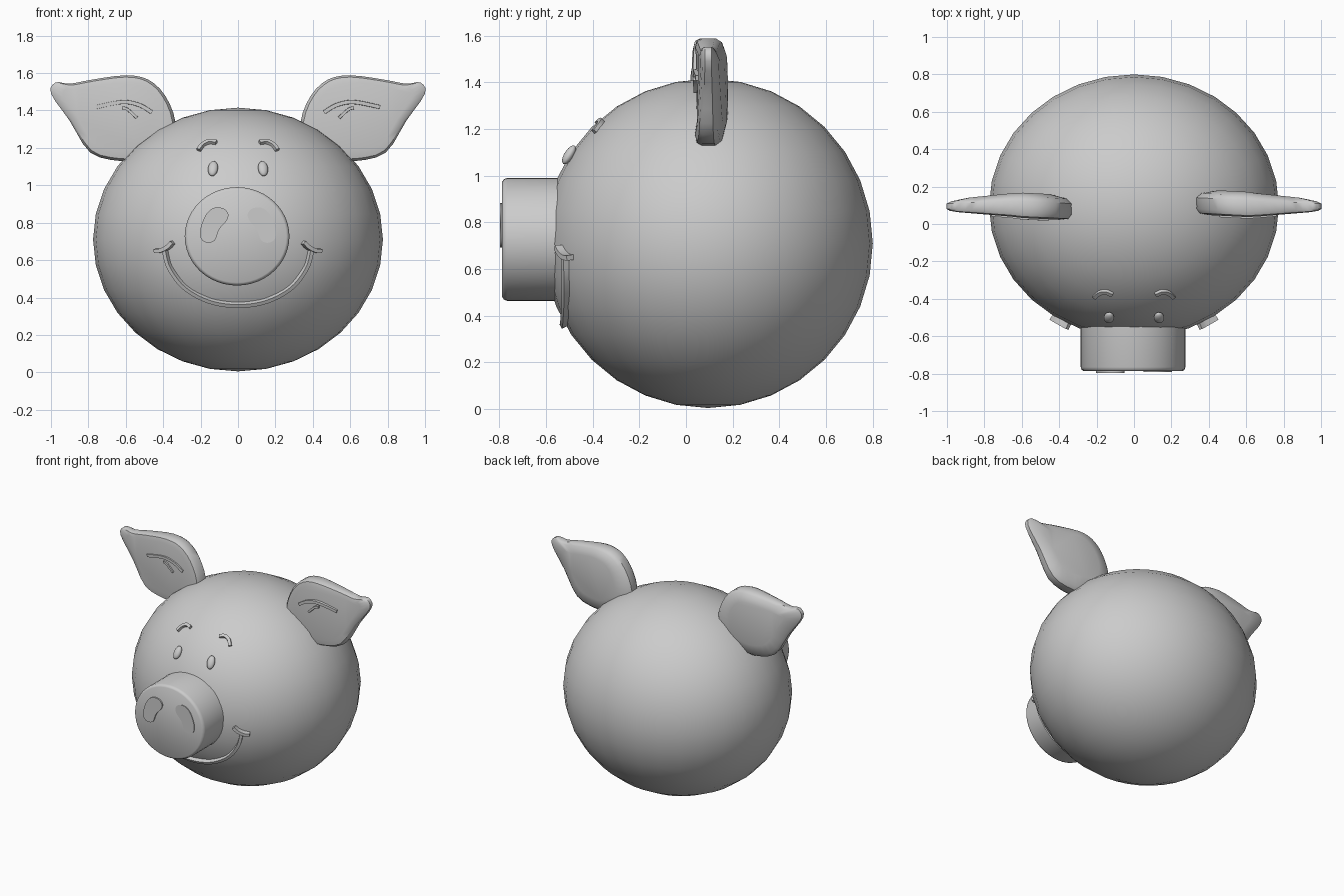
import bpy, bmesh, math
from mathutils import Vector, Matrix

if "Cube" in bpy.data.objects:
    bpy.data.objects.remove(bpy.data.objects["Cube"], do_unlink=True)

grey = bpy.data.materials.new("plain grey")
grey.use_nodes = True
COLOUR = (0.6, 0.6, 0.6, 1)
grey.diffuse_color = COLOUR
grey.node_tree.nodes["Principled BSDF"].inputs["Base Color"].default_value = COLOUR

CENTRE = Vector((0, 0.095, 0.71))
RADII = Vector((0.775, 0.705, 0.705))


def finish(name, bm, angle=40):
    bmesh.ops.recalc_face_normals(bm, faces=bm.faces)
    mesh = bpy.data.meshes.new(name)
    bm.to_mesh(mesh)
    bm.free()
    mesh.materials.append(grey)
    obj = bpy.data.objects.new(name, mesh)
    bpy.context.collection.objects.link(obj)
    bpy.ops.object.select_all(action='DESELECT')
    obj.select_set(True)
    bpy.context.view_layer.objects.active = obj
    bpy.ops.object.shade_smooth_by_angle(angle=math.radians(angle))
    return obj


def spline(points, steps=5, closed=False):
    """Smooth curve through 2D points."""
    pts = [Vector(p) for p in points]
    n = len(pts)
    get = (lambda i: pts[i % n]) if closed else (lambda i: pts[max(0, min(n - 1, i))])
    out = []
    for i in range(n if closed else n - 1):
        a, b, c, d = (get(i + k) for k in (-1, 0, 1, 2))
        for s in range(steps):
            t = s / steps
            out.append(0.5 * (2 * b + (c - a) * t + (2 * a - 5 * b + 4 * c - d) * t ** 2
                              + (3 * b - a - 3 * c + d) * t ** 3))
    return out if closed else out + [pts[-1]]


def skin(bm, rings):
    """Bridge rings of points and cap both ends."""
    rows = [[bm.verts.new(p) for p in ring] for ring in rings]
    n = len(rows[0])
    for r, s in zip(rows, rows[1:]):
        for i in range(n):
            bm.faces.new((r[i], r[(i + 1) % n], s[(i + 1) % n], s[i]))
    bm.faces.new(rows[0])
    bm.faces.new(rows[-1])


def on_head(x, z):
    """Front surface point of the head and its normal."""
    u, w = x / RADII.x, (z - CENTRE.z) / RADII.z
    v = -math.sqrt(1 - u * u - w * w)
    normal = Vector((u / RADII.x, v / RADII.y, w / RADII.z)).normalized()
    return Vector((x, CENTRE.y + v * RADII.y, z)), normal


def ribbon(name, points, width, surface, proud, depth=0.03):
    """Raised square band laid over a surface."""
    path = [surface(*p) for p in spline(points)]
    rings = []
    for i, (p, n) in enumerate(path):
        tangent = path[min(i + 1, len(path) - 1)][0] - path[max(i - 1, 0)][0]
        side = tangent.cross(n).normalized() * width / 2
        top, low = p + n * proud, p - n * depth
        rings.append([low - side, top - side * 0.8, top + side * 0.8, low + side])
    bm = bmesh.new()
    skin(bm, rings)
    return finish(name, bm)


def plate(name, outline, layers, lean=lambda x: 0):
    """Stack scaled copies of an xz outline along y: layers are (scale, y)."""
    mid = sum(outline, Vector((0, 0))) / len(outline)
    rings = []
    for scale, y in layers:
        ring = [mid + (p - mid) * scale for p in outline]
        rings.append([Vector((p.x, y * thickness(p.x) + lean(p.x), p.y)) for p in ring])
    bm = bmesh.new()
    skin(bm, rings)
    return finish(name, bm)


def thickness(x):
    """Plates thin out towards the ear tips."""
    return 1 - 0.55 * max(0, min(1, (abs(x) - 0.6) / 0.4))


# Head
bm = bmesh.new()
bmesh.ops.create_uvsphere(bm, u_segments=32, v_segments=16, radius=1)
bmesh.ops.transform(bm, verts=bm.verts,
                    matrix=Matrix.Translation(CENTRE) @ Matrix.Diagonal(RADII).to_4x4())
finish("head", bm)

# Snout with a rounded front rim
circle = [Vector((-0.005 + 0.28 * math.cos(a * math.tau / 48),
                  0.727 + 0.263 * math.sin(a * math.tau / 48))) for a in range(48)]
plate("snout", circle, [(1, -0.4), (1, -0.765), (0.98, -0.78), (0.94, -0.787)])

# Nostrils
nostril = [(-0.052, 0.845), (-0.075, 0.875), (-0.125, 0.88), (-0.17, 0.845), (-0.2, 0.77),
           (-0.198, 0.715), (-0.165, 0.693), (-0.125, 0.705), (-0.1, 0.765), (-0.062, 0.81)]
for name, s, front in (("right", 1, -0.797), ("left", -1, -0.792)):
    shape = spline([(x * s, z) for x, z in nostril], 4, True)
    plate(name + "_nostril", shape, [(1, -0.78), (1, front)])

# Ears, brows, eyes and mouth corners, mirrored
ear = [(1, 1.49), (0.975, 1.55), (0.9, 1.543), (0.78, 1.565), (0.6, 1.588), (0.48, 1.565),
       (0.39, 1.48), (0.335, 1.34), (0.36, 1.2), (0.5, 1.14), (0.63, 1.13), (0.79, 1.175),
       (0.9, 1.345)]
for name, s in (("left", 1), ("right", -1)):
    def lean(x, s=s):
        return 0.095 + s * 0.05 * max(0, 0.65 - abs(x))

    def ear_front(x, z):
        return Vector((x, lean(x) - 0.062 * thickness(x), z)), Vector((0, -1, 0))

    outline = spline([(x * s, z) for x, z in ear], 3, True)
    plate(name + "_ear", outline,
          [(0.8, -0.06), (0.95, -0.052), (1, -0.03), (1, 0.03), (0.92, 0.055), (0.65, 0.075)], lean)
    ribbon(name + "_ear_fold", [(s * 0.46, 1.39), (s * 0.53, 1.43), (s * 0.62, 1.445),
                                (s * 0.76, 1.418)], 0.025, ear_front, 0.006)
    ribbon(name + "_ear_crease", [(s * 0.62, 1.415), (s * 0.59, 1.405), (s * 0.54, 1.36)],
           0.018, ear_front, 0.006)

    ribbon(name + "_brow", [(s * 0.115, 1.225), (s * 0.15, 1.23), (s * 0.185, 1.215),
                            (s * 0.21, 1.185)], 0.026, on_head, 0.015)
    ribbon(name + "_mouth_corner", [(s * 0.435, 0.65), (s * 0.405, 0.653), (s * 0.37, 0.67),
                                    (s * 0.345, 0.695)], 0.026, on_head, 0.03)

    spot, normal = on_head(s * 0.132, 1.083)
    turn = (-normal).to_track_quat('Y', 'Z').to_matrix().to_4x4()
    bm = bmesh.new()
    bmesh.ops.create_uvsphere(bm, u_segments=20, v_segments=12, radius=1)
    bmesh.ops.transform(bm, verts=bm.verts,
                        matrix=Matrix.Translation(spot + normal * 0.012) @ turn
                        @ Matrix.Diagonal((0.027, 0.02, 0.046, 1)))
    finish(name + "_eye", bm)

# Smile
half = [(0.39, 0.66), (0.362, 0.56), (0.28, 0.455), (0.15, 0.385)]
smile = [(-x, z) for x, z in half] + [(0, 0.363)] + half[::-1]
ribbon("smile", smile, 0.026, on_head, 0.02)
